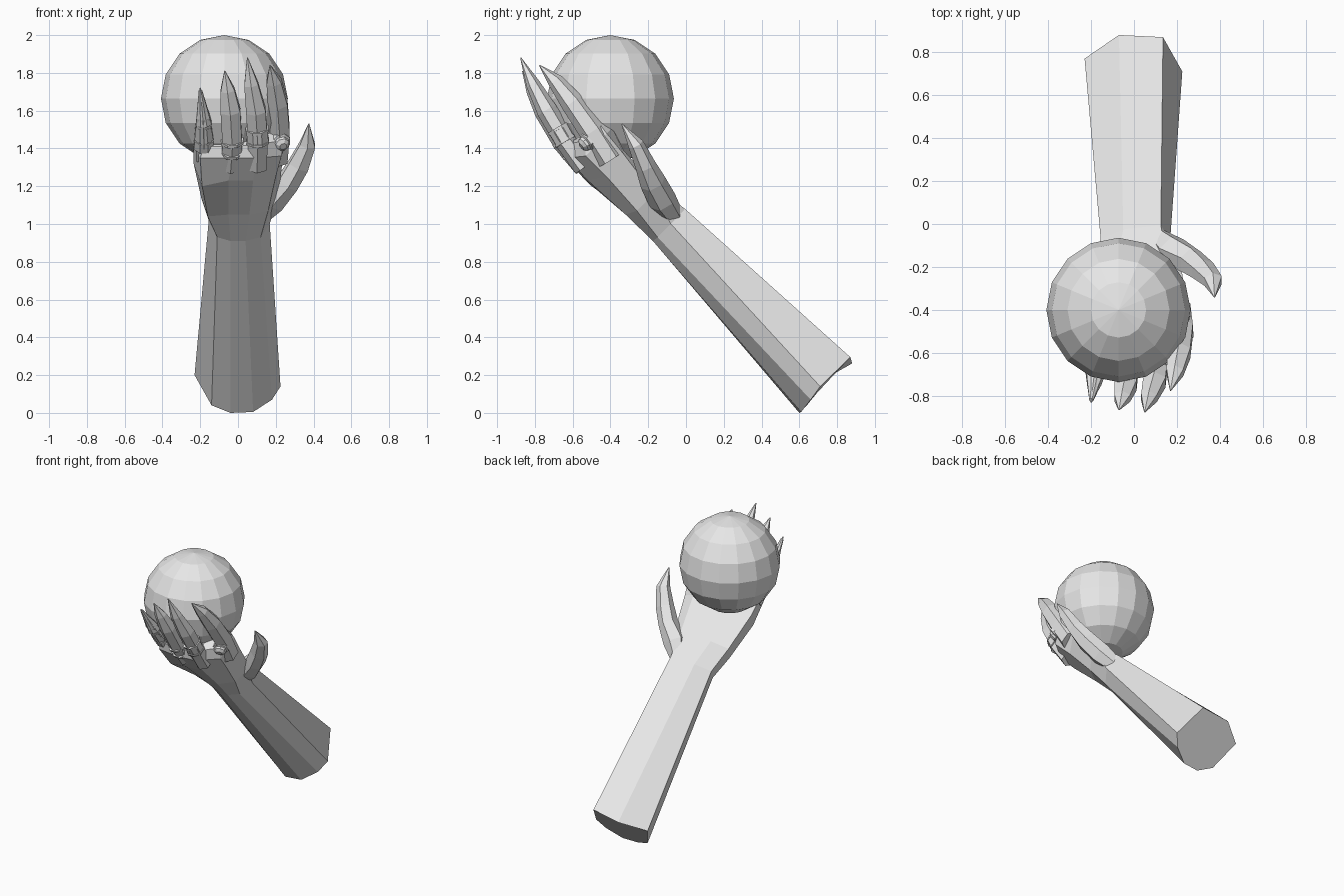
import bpy, bmesh, math
from mathutils import Vector

if "Cube" in bpy.data.objects:
    bpy.data.objects.remove(bpy.data.objects["Cube"])

stone = bpy.data.materials.new("light grey")
stone.diffuse_color = (0.8, 0.8, 0.8, 1)
stone.use_nodes = True
stone.node_tree.nodes["Principled BSDF"].inputs["Base Color"].default_value = stone.diffuse_color


def finish(name, bm):
    bmesh.ops.recalc_face_normals(bm, faces=bm.faces)
    mesh = bpy.data.meshes.new(name)
    bm.to_mesh(mesh)
    bm.free()
    mesh.materials.append(stone)
    obj = bpy.data.objects.new(name, mesh)
    bpy.context.collection.objects.link(obj)
    return obj


def skin(name, rings):
    """Bridge equal-sized rings of points and cap both ends."""
    bm = bmesh.new()
    loops = [[bm.verts.new(p) for p in r] for r in rings]
    n = len(loops[0])
    for a, b in zip(loops, loops[1:]):
        for i in range(n):
            j = (i + 1) % n
            bm.faces.new((a[i], a[j], b[j], b[i]))
    bm.faces.new(loops[0][::-1])
    bm.faces.new(loops[-1])
    return finish(name, bm)


def section(c, tangent, w, t, sides):
    """Elliptical section of width w (along x) and thickness t."""
    tangent = tangent.normalized()
    u = Vector((1, 0, 0))
    u = (u - tangent * u.dot(tangent)).normalized()
    v = tangent.cross(u)
    angles = [2 * math.pi * (i + 0.5) / sides for i in range(sides)]
    return [c + u * math.cos(a) * w / 2 + v * math.sin(a) * t / 2 for a in angles]


def limb(name, path, widths, depths, sides=6):
    p = [Vector(q) for q in path]
    rings = []
    for i, c in enumerate(p):
        tangent = p[min(i + 1, len(p) - 1)] - p[max(i - 1, 0)]
        rings.append(section(c, tangent, widths[i], depths[i], sides))
    return skin(name, rings)


def band(name, path, seg, f0, f1, w, t, w1=None, t1=None):
    """Sleeve around one segment of a finger path."""
    a, b = Vector(path[seg]), Vector(path[seg + 1])
    return limb(name, [a.lerp(b, f0), a.lerp(b, f1)],
                [w, w1 or w], [t, t1 or t], 8)


# Forearm: cut end to wrist
elbow = [(-.23, .77, .20), (-.14, .64, .04), (-.04, .60, 0), (.08, .61, .005),
         (.18, .66, .07), (.225, .71, .14), (.135, .87, .295), (-.07, .88, .262)]
wrist = [(-.155, -.07, 1.02), (-.11, -.15, .93), (-.04, -.17, .91), (.04, -.175, .91),
         (.12, -.15, .93), (.168, -.08, 1.0), (.125, -.005, 1.08), (-.05, -.025, 1.06)]
skin("forearm", [elbow, wrist])

# Palm: wrist, heel, middle, knuckles and the webs between the fingers
heel = [(-.195, -.21, 1.14), (-.16, -.27, 1.04), (-.05, -.32, 1.05), (.06, -.32, 1.05),
        (.16, -.26, 1.07), (.215, -.17, 1.16), (.15, -.15, 1.19), (-.08, -.17, 1.18)]
middle = [(-.235, -.42, 1.32), (-.19, -.50, 1.20), (-.05, -.53, 1.23), (.08, -.52, 1.23),
          (.20, -.42, 1.25), (.24, -.33, 1.37), (.17, -.33, 1.39), (-.10, -.40, 1.32)]
knuckle = [(-.235, -.53, 1.42), (-.20, -.62, 1.35), (-.03, -.645, 1.35), (.10, -.63, 1.35),
           (.23, -.53, 1.36), (.265, -.42, 1.48), (.20, -.39, 1.51), (-.10, -.53, 1.44)]
web = [(-.215, -.57, 1.46), (-.18, -.63, 1.41), (-.03, -.65, 1.41), (.10, -.64, 1.42),
       (.22, -.54, 1.44), (.255, -.45, 1.52), (.20, -.43, 1.54), (-.10, -.56, 1.47)]
skin("palm", [wrist, heel, middle, knuckle, web])

# Fingers with pointed nails
little = [(-.18, -.53, 1.35), (-.18, -.63, 1.45), (-.185, -.73, 1.57), (-.20, -.83, 1.72)]
third = [(-.04, -.54, 1.30), (-.03, -.65, 1.43), (-.04, -.75, 1.60),
         (-.055, -.81, 1.71), (-.07, -.865, 1.81)]
long_f = [(.10, -.54, 1.30), (.105, -.64, 1.44), (.095, -.735, 1.60),
          (.07, -.81, 1.74), (.05, -.875, 1.88)]
first = [(.21, -.40, 1.34), (.222, -.495, 1.49), (.21, -.60, 1.64),
         (.19, -.69, 1.755), (.17, -.775, 1.84)]
limb("little_finger", little, [.10, .10, .08, .006], [.10, .10, .08, .006])
for name, path in (("ring_finger", third), ("middle_finger", long_f)):
    limb(name, path, [.12, .12, .12, .085, .006], [.11, .11, .11, .075, .006])
limb("index_finger", first, [.12, .12, .12, .09, .006], [.14, .14, .125, .085, .006])

# Thumb, broad where it joins the palm
limb("thumb", [(.11, -.07, 1.04), (.175, -.125, 1.125), (.265, -.175, 1.22),
               (.32, -.215, 1.31), (.368, -.265, 1.42), (.375, -.34, 1.53)],
     [.10, .16, .13, .125, .095, .006], [.12, .15, .14, .11, .085, .006])

# Finger jewellery: thin hoops, a wide plate and a jointed claw
band("ring_finger_hoop_low", third, 0, .58, .68, .128, .122)
band("ring_finger_hoop_high", third, 1, .0, .08, .128, .122)
band("middle_finger_plate", long_f, 1, .0, .38, .122, .115)
band("middle_finger_hoop_low", long_f, 1, -.04, .03, .13, .125)
band("middle_finger_hoop_high", long_f, 1, .36, .43, .13, .125)
band("little_claw_base", little, 0, .6, 1.0, .118, .112, .105, .10)
band("little_claw_middle", little, 1, .05, .6, .108, .102, .09, .085)
band("little_claw_tip", little, 2, -.25, .9, .09, .085, .02, .02)

# Faceted gem in a round setting on the index finger
normal = Vector((.3, -.75, -.55)).normalized()
centre = Vector((.225, -.52, 1.435))
profile = [(.055, -.03), (.055, .01), (.043, .015), (.04, .03), (.02, .045)]
skin("gem", [section(centre + normal * h, normal, 2 * r, 2 * r, 8) for r, h in profile])

# Orb resting on the palm
bm = bmesh.new()
bmesh.ops.create_uvsphere(bm, u_segments=16, v_segments=8, radius=.336)
orb = finish("orb", bm)
orb.location = (-.072, -.40, 1.664)
